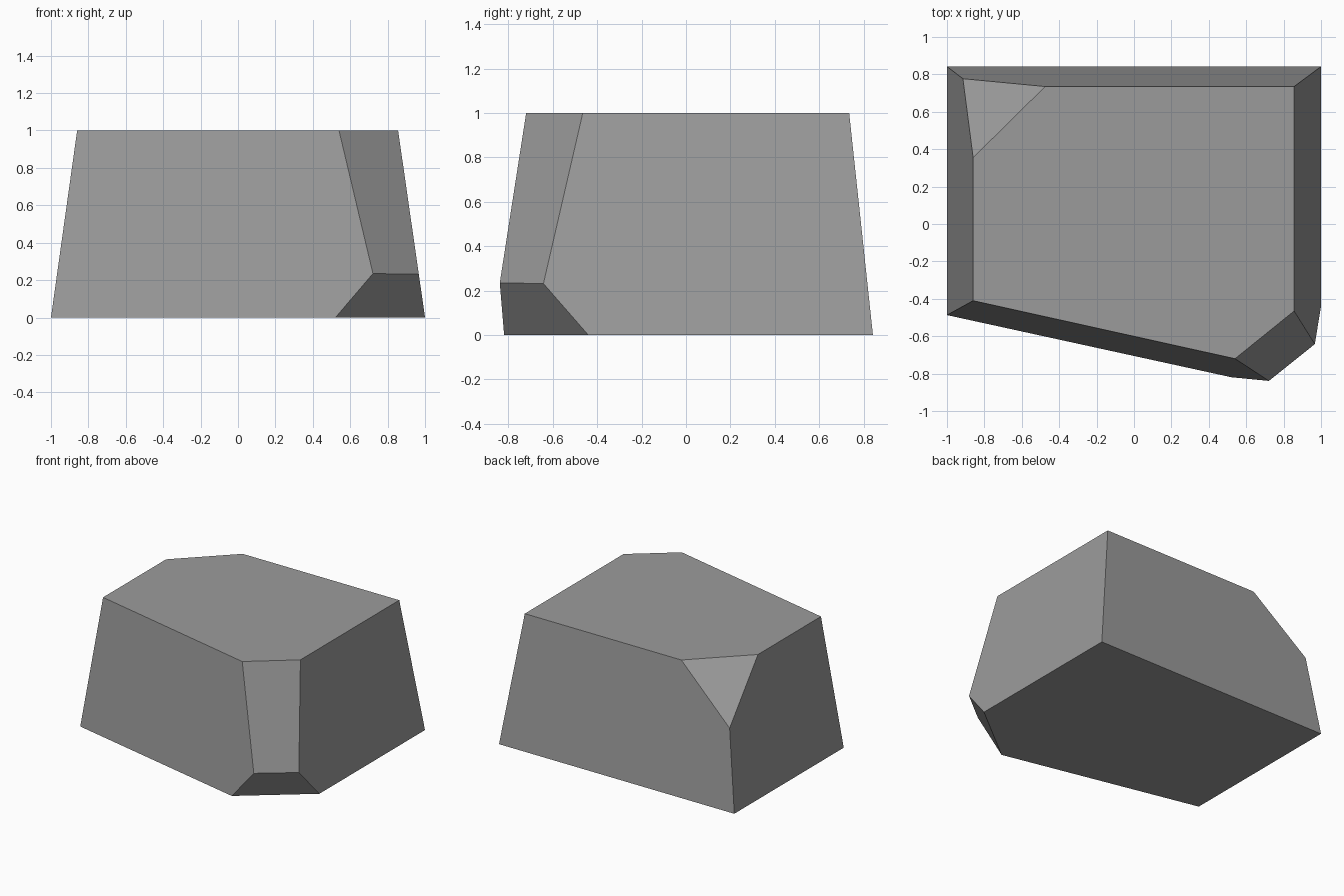
import bpy
import bmesh
from mathutils import Vector

cube = bpy.data.objects.get("Cube")
if cube:
    bpy.data.objects.remove(cube, do_unlink=True)

# Single stone colour
stone = bpy.data.materials.new("stone grey")
stone.use_nodes = True
colour = (0.33, 0.33, 0.33, 1)
stone.diffuse_color = colour
bsdf = stone.node_tree.nodes["Principled BSDF"]
bsdf.inputs["Base Color"].default_value = colour
bsdf.inputs["Roughness"].default_value = 0.9

# Tapered block with a slanted front
BASE = [(-1, -0.487), (1, -0.924), (1, 0.842), (-1, 0.842)]
TOP = [(-0.86, -0.41), (0.856, -0.79), (0.856, 0.735), (-0.86, 0.735)]
bm = bmesh.new()
low = [bm.verts.new((x, y, 0)) for x, y in BASE]
high = [bm.verts.new((x, y, 1)) for x, y in TOP]
bm.faces.new(low[::-1])
bm.faces.new(high)
for i in range(4):
    j = (i + 1) % 4
    bm.faces.new((low[i], low[j], high[j], high[i]))


def chip(a, b, c):
    """Slice off the corner beyond the plane through three points."""
    a, b, c = Vector(a), Vector(b), Vector(c)
    normal = (b - a).cross(c - a).normalized()
    if normal.dot(Vector((0, 0, 0.5)) - a) > 0:
        normal = -normal
    bmesh.ops.bisect_plane(bm, geom=bm.verts[:] + bm.edges[:] + bm.faces[:],
                           dist=1e-5, plane_co=a, plane_no=normal, clear_outer=True)
    rim = [e for e in bm.edges if e.is_boundary]
    bmesh.ops.edgeloop_fill(bm, edges=rim)


# Front left corner: tall chamfer, then an undercut at its foot
chip((0.54, -0.72, 1), (0.856, -0.465, 1), (0.72, -0.84, 0.235))
chip((0.52, -0.82, 0), (1, -0.44, 0), (0.72, -0.84, 0.235))
# Back right corner: triangular chip at the top
chip((-0.475, 0.735, 1), (-0.86, 0.355, 1), (-0.914, 0.777, 0.61))

bmesh.ops.recalc_face_normals(bm, faces=bm.faces[:])
mesh = bpy.data.meshes.new("stone_block")
bm.to_mesh(mesh)
bm.free()
mesh.materials.append(stone)
block = bpy.data.objects.new("stone_block", mesh)
bpy.context.collection.objects.link(block)
